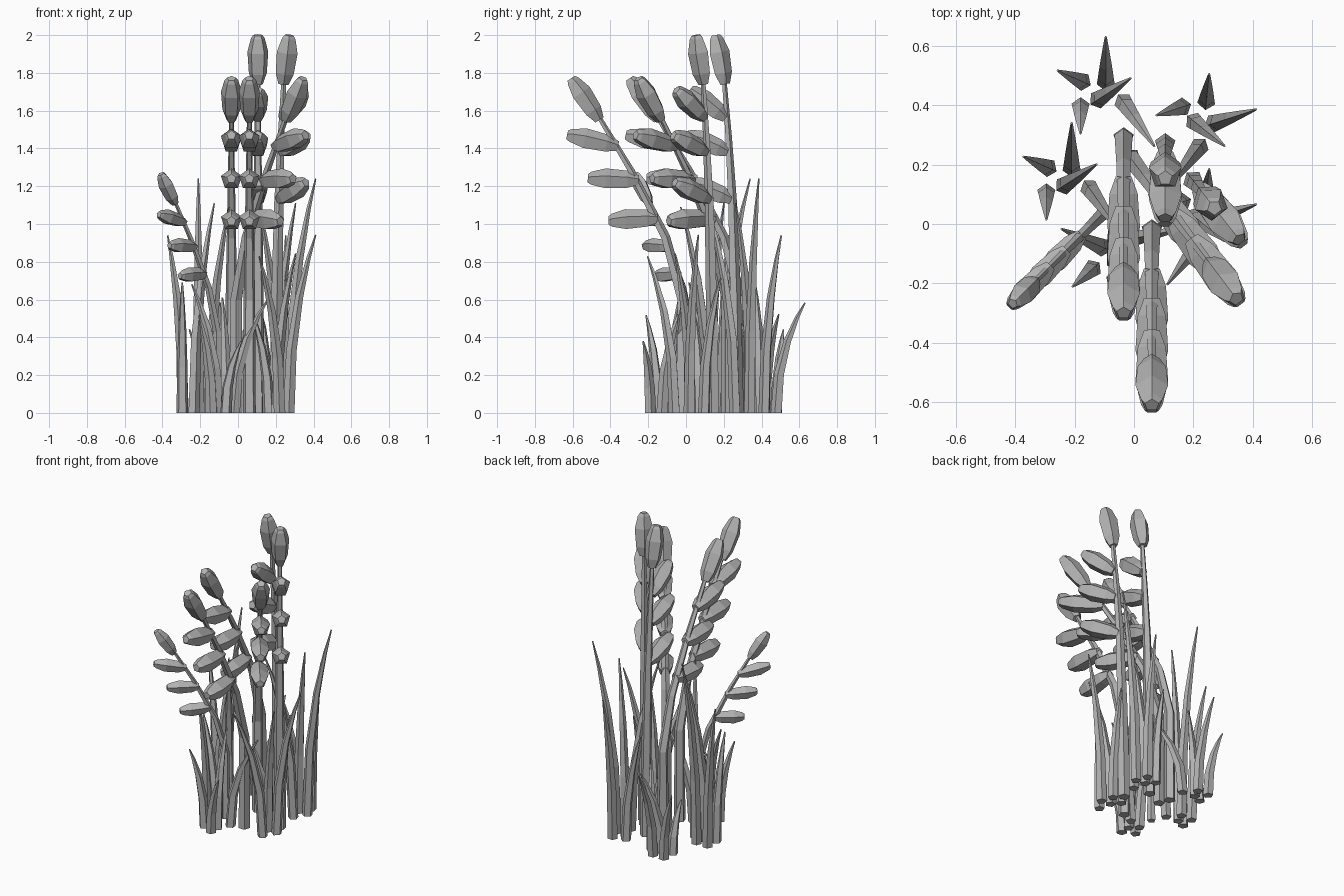
import bpy, bmesh, math
from mathutils import Vector, Matrix

old = bpy.data.objects.get("Cube")
if old:
    bpy.data.objects.remove(old)

grey = bpy.data.materials.new("plain_grey")
grey.use_nodes = True
colour = (0.45, 0.45, 0.45, 1)
grey.diffuse_color = colour
grey.node_tree.nodes["Principled BSDF"].inputs["Base Color"].default_value = colour


def tube(bm, path, radii, sides=5, flat=False):
    """Loft rings along a path that bends in the x-z plane, capping both ends."""
    pts = [Vector((f, 0, z)) for f, z in path]
    rings = []
    for i, (p, r) in enumerate(zip(pts, radii)):
        t = (pts[min(i + 1, len(pts) - 1)] - pts[max(i - 1, 0)]).normalized()
        if flat and i == 0:
            t = Vector((0, 0, 1))
        across = Vector((0, 1, 0))
        up = t.cross(across)
        ring = []
        for k in range(sides):
            a = math.tau * k / sides
            ring.append(bm.verts.new(p + r * (math.cos(a) * up + math.sin(a) * across)))
        rings.append(ring)
    for lo, hi in zip(rings, rings[1:]):
        for k in range(sides):
            n = (k + 1) % sides
            bm.faces.new((lo[k], lo[n], hi[n], hi[k]))
    bm.faces.new(rings[0][::-1])
    bm.faces.new(rings[-1])


def pod(bm, start, end):
    """Blunt faceted seed pod between two points."""
    a, b = Vector(start), Vector(end)
    steps = (0, 0.22, 0.65, 0.93, 1)
    tube(bm, [a.lerp(b, s) for s in steps], (0.028, 0.05, 0.058, 0.038, 0.025))


def finish(bm, name, matrix):
    bmesh.ops.transform(bm, matrix=matrix, verts=bm.verts)
    bmesh.ops.recalc_face_normals(bm, faces=bm.faces)
    mesh = bpy.data.meshes.new(name)
    bm.to_mesh(mesh)
    bm.free()
    mesh.materials.append(grey)
    bpy.context.collection.objects.link(bpy.data.objects.new(name, mesh))


def place(x, y, angle, size=1, height=1):
    return (Matrix.Translation((x, y, 0)) @ Matrix.Rotation(math.radians(angle), 4, 'Z')
            @ Matrix.Diagonal((size, size, height, 1)))


# Flower stalks: stem path and pods as (forward, height) pairs
leaning = dict(
    stem=[(0, 0), (0, 0.6), (0.09, 0.93), (0.27, 1.28), (0.45, 1.58)],
    pods=[((0.44, 1.55), (0.59, 1.77)), ((0.34, 1.41), (0.61, 1.47)),
          ((0.23, 1.23), (0.50, 1.24)), ((0.13, 1.03), (0.39, 1.015))])
upright = dict(
    stem=[(0, 0), (0.01, 0.6), (0.025, 1.1), (0.045, 1.45), (0.07, 1.78)],
    pods=[((0.065, 1.74), (0.115, 2.0)), ((0.06, 1.56), (0.25, 1.71)),
          ((0.05, 1.38), (0.27, 1.47)), ((0.03, 1.13), (0.26, 1.22))])


def stalk(name, kind, x, y, angle, size=1):
    bm = bmesh.new()
    tube(bm, kind["stem"], (0.036, 0.032, 0.026, 0.019, 0.013), flat=True)
    for start, end in kind["pods"]:
        pod(bm, (start[0], start[1]), (end[0], end[1]))
    finish(bm, name, place(x, y, angle, size, size))


stalk("stalk_back", leaning, -0.035, 0.29, -90)
stalk("stalk_front", leaning, 0.06, -0.02, -90)
stalk("stalk_left", leaning, -0.01, 0.22, -53)
stalk("stalk_small", leaning, -0.11, 0.03, -135, 0.715)
stalk("stalk_tall_centre", upright, 0.105, 0.27, -90)
stalk("stalk_tall_left", upright, 0.2, 0.145, -52)

# Grass blades of one tuft: root x, root y, lean angle, reach, height
blades = [(-0.08, 0.03, 156, 0.09, 0.94), (0, 0.03, 90, 0.15, 1.24),
          (-0.025, -0.03, 33, 0.13, 1.11), (-0.085, -0.055, -90, 0.09, 0.69),
          (0.06, -0.04, -55, 0.18, 1.09)]


def tuft(name, x, y, angle, height):
    for i, (bx, by, lean, reach, tall) in enumerate(blades):
        bm = bmesh.new()
        steps = (0, 0.35, 0.65, 0.87, 1)
        path = [(reach * s ** 2.2, tall * height * s) for s in steps]
        tube(bm, path, (0.032, 0.029, 0.022, 0.012, 0.004), flat=True)
        finish(bm, f"{name}_blade_{i + 1}", place(x, y, angle) @ place(bx, by, lean))


tuft("tuft_right", -0.21, 0.16, 0, 1)
tuft("tuft_back", -0.095, 0.45, 0, 0.47)
tuft("tuft_left", 0.24, 0.33, -72, 1)
tuft("tuft_front", -0.08, -0.09, 66, 0.55)
tuft("tuft_front_left", 0.24, 0.01, -72, 0.76)
